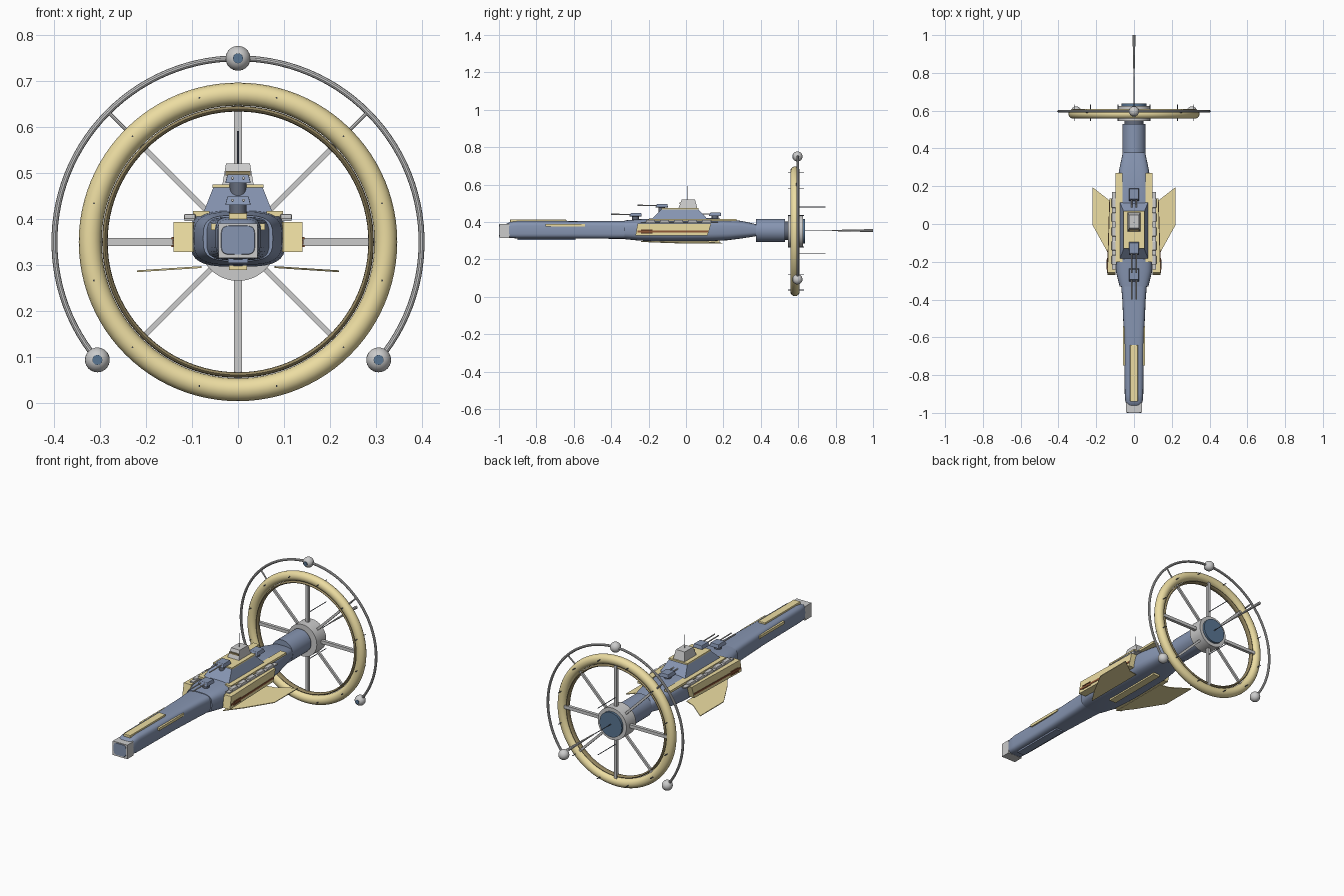
import bpy, bmesh, math
from mathutils import Vector

if "Cube" in bpy.data.objects:
    bpy.data.objects.remove(bpy.data.objects["Cube"])

COLORS = {
    "yellow": (0.84, 0.72, 0.36, 1), "blue": (0.24, 0.30, 0.44, 1), "grey": (0.74, 0.74, 0.77, 1),
    "brown": (0.28, 0.10, 0.04, 1), "glass": (0.10, 0.18, 0.29, 1), "bronze": (0.30, 0.24, 0.12, 1),
    "dark": (0.13, 0.15, 0.20, 1)}
MATS = {}
for key, col in COLORS.items():
    MATS[key] = bpy.data.materials.new(key)
    MATS[key].diffuse_color = col
CY, CZ = 0.583, 0.35  # ring centre


def add(name, verts, faces, color, smooth=False, bevel=0):
    me = bpy.data.meshes.new(name)
    me.from_pydata([tuple(v) for v in verts], [], faces)
    bm = bmesh.new()
    bm.from_mesh(me)
    bmesh.ops.recalc_face_normals(bm, faces=bm.faces)
    bm.to_mesh(me)
    bm.free()
    ob = bpy.data.objects.new(name, me)
    bpy.context.collection.objects.link(ob)
    me.materials.append(MATS[color])
    if bevel:
        mod = ob.modifiers.new("bevel", 'BEVEL')
        mod.width, mod.segments = bevel, 2
    if smooth:
        bpy.ops.object.select_all(action='DESELECT')
        ob.select_set(True)
        bpy.context.view_layer.objects.active = ob
        bpy.ops.object.shade_smooth_by_angle(angle=math.radians(35))
    return ob


def loft(name, rings, color, closed=False, smooth=True):
    n, m = len(rings[0]), len(rings)
    faces = [(i * n + j, i * n + (j + 1) % n, (i + 1) % m * n + (j + 1) % n, (i + 1) % m * n + j)
             for i in range(m if closed else m - 1) for j in range(n)]
    if not closed:
        faces += [tuple(range(n)), tuple(range((m - 1) * n, m * n))]
    return add(name, [v for r in rings for v in r], faces, color, smooth)


def box(name, x0, x1, y0, y1, z0, z1, color, bevel=0):
    return frustum(name, (x0, x1, y0, y1, z0), (x0, x1, y0, y1, z1), color, bevel)


def frustum(name, lo, hi, color, bevel=0):
    v = [(x, y, r[4]) for r in (lo, hi) for x, y in
         ((r[0], r[2]), (r[1], r[2]), (r[1], r[3]), (r[0], r[3]))]
    f = [(0, 1, 2, 3), (4, 5, 6, 7)] + [(i, (i + 1) % 4, (i + 1) % 4 + 4, i + 4) for i in range(4)]
    return add(name, v, f, color, False, bevel)


def rod(name, a, b, r, color, r2=None, n=10):
    a, b = Vector(a), Vector(b)
    q = (b - a).to_track_quat('Z', 'Y')
    circ = [(math.cos(2 * math.pi * i / n), math.sin(2 * math.pi * i / n)) for i in range(n)]
    return loft(name, [[p + q @ Vector((c * k, s * k, 0)) for c, s in circ]
                       for p, k in ((a, r), (b, r if r2 is None else r2))], color)


def polar(r, ang, y=CY):
    return Vector((r * math.cos(ang), y, CZ + r * math.sin(ang)))


def torus(name, R, r, color, y=CY, a0=0, a1=None, n=96, k=16, ry=None):
    full = a1 is None
    a1 = 2 * math.pi if full else a1
    ry = ry or r
    rings = [[polar(R + r * math.cos(2 * math.pi * j / k), a0 + (a1 - a0) * i / n,
                    y + ry * math.sin(2 * math.pi * j / k)) for j in range(k)]
             for i in range(n if full else n + 1)]
    return loft(name, rings, color, full)


def hull(name, stations, color, power=4, n=32):
    rings = []
    for y, w, z0, z1 in stations:
        ring = []
        for i in range(n):
            c, s = math.cos(2 * math.pi * i / n), math.sin(2 * math.pi * i / n)
            ring.append((w * math.copysign(abs(c) ** (2 / power), c), y,
                         (z0 + z1) / 2 + (z1 - z0) / 2 * math.copysign(abs(s) ** (2 / power), s)))
        rings.append(ring)
    return loft(name, rings, color)


# hull sections: stations are y, half width, bottom, top
hull("fore_hull", [(-0.975, 0.022, 0.335, 0.372), (-0.965, 0.036, 0.322, 0.388), (-0.94, 0.046, 0.314, 0.4),
                   (-0.9, 0.049, 0.312, 0.405), (-0.6, 0.053, 0.312, 0.404), (-0.4, 0.062, 0.31, 0.405),
                   (-0.28, 0.072, 0.31, 0.405)], "blue")
hull("main_hull", [(-0.33, 0.076, 0.308, 0.408), (-0.25, 0.096, 0.3, 0.415), (-0.1, 0.104, 0.296, 0.421),
                   (0.13, 0.1, 0.297, 0.421), (0.22, 0.09, 0.302, 0.414), (0.3, 0.076, 0.312, 0.405),
                   (0.375, 0.06, 0.324, 0.388)], "blue", 3.4)
rod("engine_neck", (0, 0.375, 0.355), (0, 0.53, 0.355), 0.062, "blue", n=40)
rod("neck_joint", (0, 0.53, 0.353), (0, 0.56, 0.353), 0.05, "dark", n=32)

# bow housing
box("bow_frame", -0.043, 0.043, -0.998, -0.945, 0.315, 0.39, "grey")
hull("bow_plug", [(-1.0, 0.036, 0.323, 0.385), (-0.99, 0.04, 0.318, 0.388)], "blue", 5)

# hull trim
box("fore_top_strip", -0.02, 0.02, -0.94, -0.64, 0.395, 0.413, "yellow", 0.002)
box("fore_keel_strip", -0.022, 0.022, -0.9, -0.59, 0.304, 0.318, "blue")
box("belly_strip", -0.02, 0.02, -0.17, 0.18, 0.289, 0.3, "yellow")

# parts mirrored left and right
for s, side in ((1, "right"), (-1, "left")):
    def mbox(name, x0, x1, *rest):
        return box(f"{name}_{side}", min(s * x0, s * x1), max(s * x0, s * x1), *rest)
    mbox("fore_side_strip", 0.04, 0.059, -0.75, -0.54, 0.376, 0.39, "yellow")
    mbox("deck_plate", 0.062, 0.098, -0.2, 0.27, 0.405, 0.417, "yellow")
    # gun sponson with slit and muzzles
    outline = [(-0.27, 0.328), (-0.258, 0.393), (0.135, 0.393), (0.115, 0.328)]
    v = [(s * (x - 0.03 * (y + 0.27)), y, z) for x in (0.098, 0.141) for y, z in outline]
    add(f"sponson_{side}", v, [(0, 1, 2, 3), (4, 5, 6, 7)] +
        [(i, (i + 1) % 4, (i + 1) % 4 + 4, i + 4) for i in range(4)], "yellow")
    slit = [(-0.26, 0.344), (-0.26, 0.354), (0.118, 0.354), (0.118, 0.344)]
    v = [(s * (x - 0.03 * (y + 0.27)), y, z) for x in (0.12, 0.143) for y, z in slit]
    add(f"sponson_slit_{side}", v, [(0, 1, 2, 3), (4, 5, 6, 7)] +
        [(i, (i + 1) % 4, (i + 1) % 4 + 4, i + 4) for i in range(4)], "brown")
    for z in (0.341, 0.358):
        rod(f"sponson_gun_{side}", (s * 0.143, -0.24, z), (s * 0.141, -0.18, z), 0.003, "brown", n=6)
    # deck pods
    mbox("pod_rail", 0.095, 0.117, -0.24, 0.17, 0.395, 0.401, "grey")
    for i in range(5):
        y = -0.19 + i * 0.075
        mbox("deck_pod", 0.092, 0.118, y - 0.025, y + 0.025, 0.398, 0.411, "grey", 0.004)
    # swept wing
    plan = [(0.08, -0.24), (0.14, -0.15), (0.22, -0.005), (0.22, 0.195), (0.13, 0.125), (0.08, 0.11)]
    v = [(s * x, y, 0.294 - 0.065 * (x - 0.09) + dz) for dz in (-0.0015, 0.0025) for x, y in plan]
    add(f"wing_{side}", v, [tuple(range(6)), tuple(range(6, 12))] +
        [(i, (i + 1) % 6, (i + 1) % 6 + 6, i + 6) for i in range(6)], "yellow")

# command tower
frustum("tower_base", (-0.077, 0.077, -0.19, 0.12, 0.41), (-0.054, 0.054, -0.13, 0.065, 0.468), "blue")
box("tower_deck", -0.056, 0.056, -0.13, 0.068, 0.467, 0.475, "yellow")
frustum("bridge", (-0.034, 0.034, -0.04, 0.06, 0.475), (-0.026, 0.026, -0.022, 0.048, 0.521), "grey")
box("bridge_window", -0.027, 0.027, -0.036, -0.02, 0.495, 0.504, "bronze")
rod("mast", (0, 0.01, 0.52), (0, 0.01, 0.592), 0.002, "dark", n=6)


# twin gun turrets
def turret(y, z):
    rod("turret_base", (0, y, z - 0.03), (0, y, z), 0.018, "dark", n=16)
    frustum("turret", (-0.028, 0.028, y - 0.034, y + 0.034, z), (-0.023, 0.023, y - 0.024, y + 0.03, z + 0.019),
            "blue", 0.002)
    for x in (-0.012, 0.012):
        rod("turret_barrel", (x, y - 0.02, z + 0.01), (x, y - 0.13, z + 0.011), 0.0032, "grey", n=8)


for y, z in ((-0.27, 0.43), (-0.13, 0.478), (0.155, 0.432)):
    turret(y, z)

# wheel: main ring, inner ring, hub, spokes
torus("main_ring", 0.322, 0.025, "yellow")
torus("inner_ring", 0.29, 0.006, "bronze", ry=0.014, k=12)
rod("hub", (0, 0.545, CZ), (0, 0.625, CZ), 0.085, "grey", n=48)
rod("hub_disc", (0, 0.62, CZ), (0, 0.637, CZ), 0.066, "glass", n=40)
for i in range(8):
    a = i * math.pi / 4
    w = 0.0085 if i % 2 == 0 else 0.006
    ob = box("spoke", 0.05, 0.305, -w, w, -w, w, "grey")
    ob.location = (0, 0.59, CZ)
    ob.rotation_euler = (0, -a, 0)

# outer sensor arc, with struts and globes
A0 = math.radians(-40)
torus("outer_arc", 0.4, 0.0065, "grey", 0.597, A0, math.pi - A0, 80, 10)
for d in (45, 135):
    a = math.radians(d)
    rod("arc_strut", polar(0.33, a, 0.59), polar(0.4, a, 0.597), 0.004, "grey", n=8)
for d in (-40, 90, 220):
    p = polar(0.4, math.radians(d), 0.596)
    bpy.ops.mesh.primitive_uv_sphere_add(segments=24, ring_count=16, radius=0.027, location=p)
    ob = bpy.context.object
    ob.name = "sensor_globe"
    ob.data.materials.append(MATS["grey"])
    bpy.ops.object.shade_smooth()
    rod("globe_lens", p + Vector((0, -0.0275, 0)), p + Vector((0, -0.015, 0)), 0.011, "glass", n=12)

# stern antennas and ring pins
rod("long_antenna", (0, 0.63, 0.352), (0, 0.85, 0.354), 0.002, "dark", n=6)
rod("antenna_tip", (0, 0.78, 0.354), (0, 1.0, 0.354), 0.003, "grey", 0.008, n=8)
for z in (0.23, 0.48):
    rod("short_antenna", (0, 0.59, z), (0, 0.745, z), 0.002, "dark", n=6)
for i in range(12):
    a = math.radians(15 + i * 30)
    rod("ring_pin", polar(0.325, a, 0.545), polar(0.325, a, 0.632), 0.002, "dark", n=6)

for m in bpy.data.materials:
    if m.users and not m.is_grease_pencil:
        m.use_nodes = True
        m.node_tree.nodes["Principled BSDF"].inputs["Base Color"].default_value = m.diffuse_color
